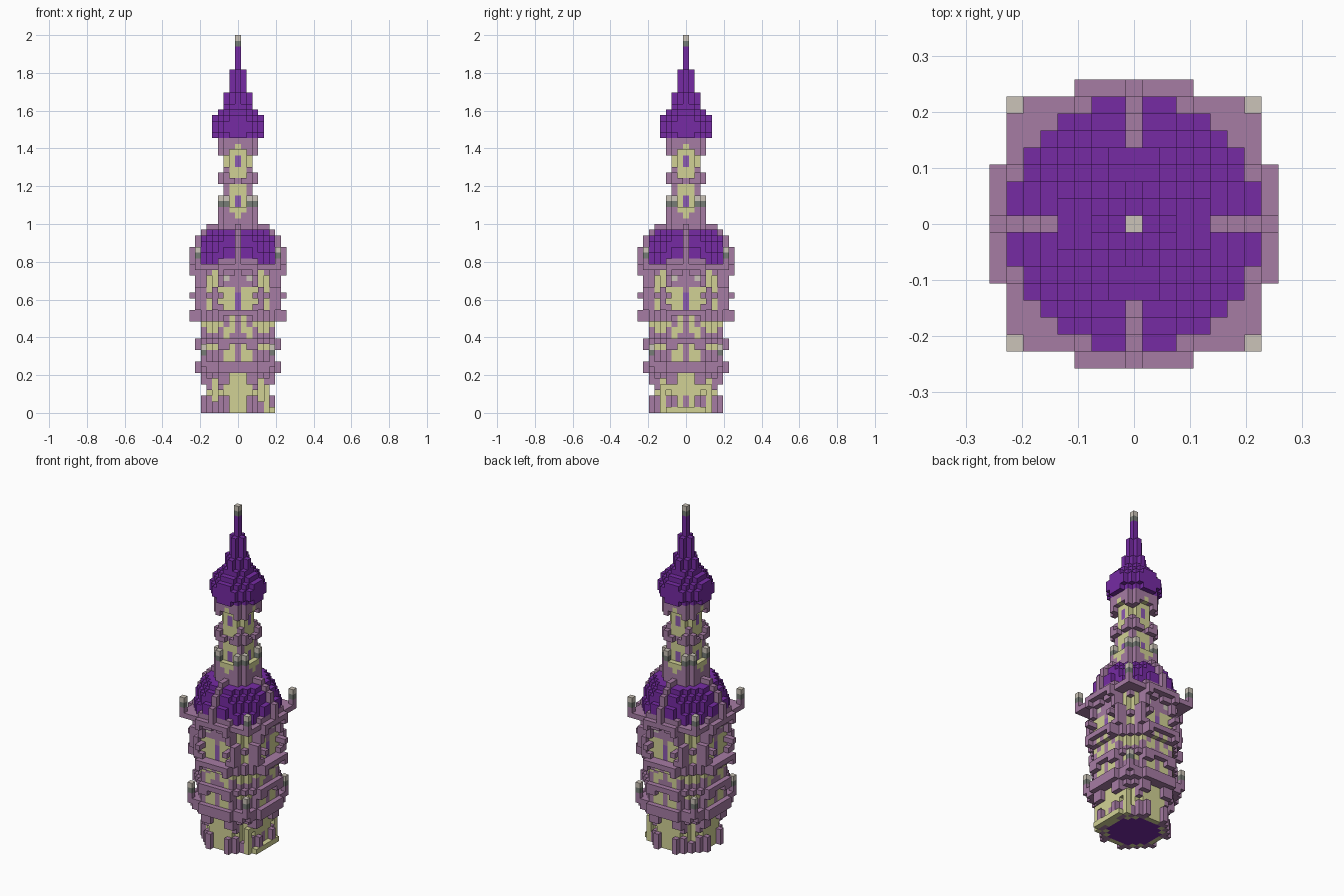
import bpy
import bmesh
from mathutils import Vector

cube = bpy.data.objects.get("Cube")
if cube:
    bpy.data.objects.remove(cube, do_unlink=True)

V = 2 / 66                      # block size
PALETTE = {
    "purple_tile": (0.18, 0.024, 0.37),
    "lilac_stone": (0.38, 0.2, 0.37),
    "pale_yellow_wall": (0.64, 0.64, 0.3),
    "dark_grey": (0.18, 0.2, 0.18),
    "light_grey": (0.6, 0.55, 0.48),
    "violet_glass": (0.26, 0.1, 0.44),
}
TILE, LILAC, WALL, DARK, LIGHT, GLASS = range(6)
materials = []
for name, rgb in PALETTE.items():
    m = bpy.data.materials.new(name)
    m.use_nodes = True
    m.diffuse_color = (*rgb, 1)
    bsdf = next(n for n in m.node_tree.nodes if n.type == 'BSDF_PRINCIPLED')
    bsdf.inputs["Base Color"].default_value = (*rgb, 1)
    bsdf.inputs["Roughness"].default_value = 0.8
    materials.append(m)

blocks = {}                     # (x, y, z) -> (part, colour)


def span(v):
    """Inclusive range from a number or a (first, last) pair."""
    return range(v[0], v[1] + 1) if isinstance(v, tuple) else (v,)


def octagon(part, colour, z, r, s):
    """Solid eight-sided slab: half width r, corner cut at |x|+|y| = s."""
    for k in span(z):
        for x in range(-r, r + 1):
            for y in range(-r, r + 1):
                if abs(x) + abs(y) <= s:
                    blocks[x, y, k] = (part, colour)


def eightfold(part, colour, out, side, z):
    """Blocks at distance out and offset side, mirrored to all sides."""
    for k in span(z):
        for a in span(out):
            for b in span(side):
                for p, q in ((a, b), (b, a)):
                    for i in (-1, 1):
                        for j in (-1, 1):
                            blocks[p * i, q * j, k] = (part, colour)


def pinnacle(part, a, b, z, height):
    eightfold(part, LILAC, a, b, (z, z + height - 1))
    eightfold(part, DARK, a, b, z + height)
    eightfold(part, LIGHT, a, b, z + height + 1)


# Base storey with corner pilasters
octagon("base_wall", WALL, (0, 6), 5, 7)
octagon("base_floor", TILE, 0, 4, 6)
eightfold("base_pilasters", LILAC, 5, 2, (0, 1))
eightfold("base_feet", LILAC, 6, 2, (0, 2))
eightfold("base_feet", LILAC, 5, 3, (0, 2))
eightfold("base_feet", LILAC, 4, 4, (0, 1))
eightfold("base_brackets", LILAC, 6, (2, 3), (5, 6))
eightfold("base_brackets", LILAC, 5, 3, (4, 6))
eightfold("base_brackets", LILAC, (4, 5), 4, 6)
eightfold("base_arches", LILAC, 5, 2, 6)

# Door porch on the left side
for y in range(-4, 5):
    if abs(y) < 4:
        blocks[6, y, 0] = ("door_porch", WALL)
    if abs(y) > 2:
        blocks[5, y, 4] = ("door_porch", WALL)
    if abs(y) == 4:
        for z in (0, 1, 2, 3):
            blocks[5, y, z] = ("door_porch", WALL)
blocks[5, 0, 1] = blocks[5, 0, 2] = ("door", LILAC)

# Lower gallery
octagon("lower_cornice", LILAC, (7, 8), 7, 10)
octagon("gallery_wall", LILAC, (9, 12), 6, 9)
eightfold("gallery_panels", WALL, 6, (1, 2), (9, 10))
eightfold("gallery_panels", WALL, 5, 4, 11)
eightfold("gallery_arches", LILAC, 7, (2, 3), (11, 12))
eightfold("gallery_arches", LILAC, 7, (0, 1), 12)
eightfold("gallery_arches", LILAC, (5, 6), 4, 12)
eightfold("gallery_arches", LILAC, 5, 5, 12)
eightfold("gallery_panels", WALL, 6, 1, 11)
eightfold("lower_pinnacle_brackets", LILAC, 5, (5, 6), (7, 8))
pinnacle("lower_pinnacles", 6, 6, 8, 2)

# Frieze between the galleries
octagon("frieze_wall", WALL, (13, 15), 6, 9)
eightfold("frieze_ribs", LILAC, 6, 3, (13, 14))
eightfold("frieze_ribs", LILAC, 6, 0, (13, 15))
eightfold("frieze_ribs", LILAC, 6, 1, 13)
eightfold("frieze_ribs", LILAC, 6, 2, 15)
eightfold("frieze_ribs", LILAC, 5, 4, 13)
octagon("middle_cornice", LILAC, 16, 7, 10)
octagon("middle_cornice", LILAC, 17, 8, 10)
eightfold("middle_cornice", LILAC, 8, 3, (16, 17))
eightfold("middle_cornice", WALL, 7, 1, 16)

# Main storey with slit windows
octagon("main_wall", WALL, (18, 24), 6, 9)
eightfold("main_pilasters", LILAC, (6, 7), 3, (22, 24))
eightfold("main_pilasters", LILAC, (6, 7), 3, 18)
eightfold("main_pilasters", LILAC, (6, 7), 4, (18, 21))
eightfold("main_band", LILAC, 8, 3, 20)
eightfold("main_band", LILAC, 7, 3, 20)
eightfold("main_band", LILAC, 5, (4, 5), 20)
eightfold("slit_windows", GLASS, 6, 0, (18, 20))
eightfold("window_heads", LILAC, 6, 0, 21)
eightfold("main_arches", LILAC, 6, (0, 2), (22, 24))
eightfold("main_arches", LILAC, 7, (1, 2), 24)
eightfold("arch_studs", LIGHT, 6, 2, 23)
eightfold("main_brackets", LILAC, 8, 3, 24)
eightfold("main_brackets", LILAC, 5, 5, 24)

# Upper cornice and corner pinnacles
octagon("upper_cornice", LILAC, 25, 7, 11)
eightfold("upper_cornice", LILAC, 8, (0, 3), 25)
eightfold("upper_cornice", LILAC, 7, (4, 6), 25)
eightfold("upper_cornice", LILAC, 6, (5, 6), 25)
pinnacle("upper_pinnacles", 7, 7, 25, 2)

# Stepped dome with four ribs
octagon("dome", TILE, (26, 28), 7, 9)
octagon("dome", TILE, (26, 27), 6, 10)
octagon("dome", TILE, 29, 6, 9)
octagon("dome", TILE, 30, 6, 8)
octagon("dome", TILE, 31, 5, 7)
eightfold("dome_gables", LILAC, 7, (1, 3), 26)
for top, reach in ((28, 8), (30, 7), (31, 6), (32, 5)):
    eightfold("dome_ribs", LILAC, (3, reach), 0, (26, top))

# Lantern: neck, two open storeys, and crown
octagon("neck", LILAC, (32, 35), 3, 4)
eightfold("neck_panels", WALL, 3, 0, 34)
eightfold("neck_panels", WALL, 3, (0, 1), 35)
octagon("lantern_wall", WALL, (36, 45), 2, 3)
pinnacle("neck_pinnacles", 3, 2, 32, 4)
for z in (36, 43):
    eightfold("lantern_windows", GLASS, 2, 0, (z, z + 1))
eightfold("lantern_ribs", LILAC, 2, 2, (36, 39))
eightfold("lantern_ribs", LILAC, 2, 2, 42)
octagon("lantern_band", LILAC, (40, 41), 2, 4)
eightfold("lantern_band", LILAC, 3, 2, (40, 41))
eightfold("lantern_band", LILAC, 3, 1, 40)
eightfold("lantern_band", WALL, 2, (0, 1), 41)
eightfold("lantern_crown", LILAC, (2, 3), 2, 45)
octagon("lantern_crown", LILAC, (46, 47), 3, 5)
eightfold("lantern_crown", WALL, 3, 0, 46)

# Onion cap and spire
for z, r, s in ((48, 4, 5), ((49, 50), 4, 6), (51, 4, 5), (52, 3, 4),
                (53, 2, 3), ((54, 55), 2, 2), ((56, 59), 1, 1),
                ((60, 63), 0, 0)):
    octagon("spire", TILE, z, r, s)
octagon("finial", DARK, 64, 0, 0)
octagon("finial", LIGHT, 65, 0, 0)

# Turn the blocks of each part into one mesh of outer faces
AXES = [Vector(d) for d in ((1, 0, 0), (0, 1, 0), (0, 0, 1))]
for part in dict.fromkeys(p for p, c in blocks.values()):
    bm = bmesh.new()
    for cell, (owner, colour) in blocks.items():
        if owner != part:
            continue
        centre = Vector(cell) + Vector((0, 0, 0.5))
        for i, axis in enumerate(AXES):
            u, w = AXES[(i + 1) % 3] / 2, AXES[(i + 2) % 3] / 2
            for sign in (1, -1):
                if tuple(int(c) for c in Vector(cell) + axis * sign) in blocks:
                    continue
                mid = centre + axis * sign / 2
                ring = [mid - u - w, mid + u - w, mid + u + w, mid - u + w]
                face = bm.faces.new([bm.verts.new(p * V) for p in ring[::sign]])
                face.material_index = colour
    bmesh.ops.remove_doubles(bm, verts=bm.verts[:], dist=V / 100)
    mesh = bpy.data.meshes.new(part)
    for m in materials:
        mesh.materials.append(m)
    bm.to_mesh(mesh)
    bm.free()
    bpy.context.scene.collection.objects.link(bpy.data.objects.new(part, mesh))
